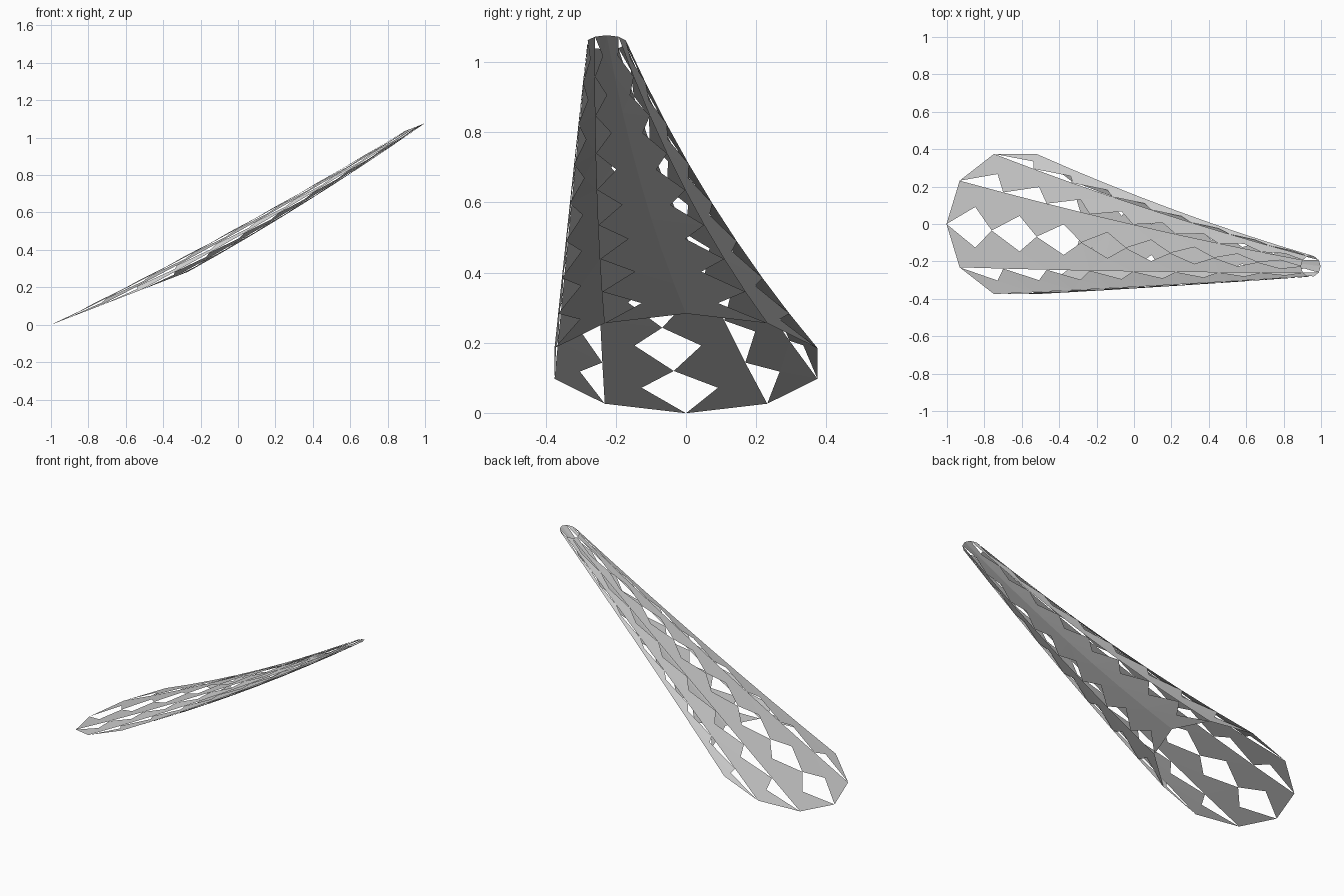
import bpy, bmesh, math
from mathutils import Vector

if "Cube" in bpy.data.objects:
    bpy.data.objects.remove(bpy.data.objects["Cube"])

SIDES, ROWS = 10, 8
BASE, TIP = Vector((-0.635, 0, 0.141)), Vector((0.945, -0.226, 1.056))
TILT = Vector((0.365, 0, 0.141)).normalized()   # in-plane direction of every ring
R0, R1 = 0.394, 0.057


def point(k, t):
    """Point on rib k at height t of the leaning, slightly sagging tapered tube."""
    bow = 4 * t * (1 - t)
    c = BASE.lerp(TIP, t) + Vector((0, -0.015, -0.025)) * bow
    r = R0 + (R1 - R0) * t - 0.012 * bow
    a = 2 * math.pi * k / SIDES
    return c - TILT * r * math.cos(a) + Vector((0, r * math.sin(a), 0))


bm = bmesh.new()
# ribs, shared by neighbouring panels
ribs = {k: [bm.verts.new(point(k, i / ROWS)) for i in range(ROWS + 1)]
        for k in range(-4, 6)}
ribs[-5] = ribs[5]

# panels with a row of triangular cut-outs along the rib nearer the front
for s in (1, -1):
    for k in range(5):
        a, b = ribs[s * k], ribs[s * (k + 1)]
        for i in range(ROWS):
            t = (i + 0.5) / ROWS
            m = bm.verts.new((point(s * k, t) + point(s * (k + 1), t)) / 2)
            for f in ((a[i], b[i], m), (m, b[i], b[i + 1]), (m, b[i + 1], a[i + 1])):
                bm.faces.new(f if s < 0 else f[::-1])

bmesh.ops.recalc_face_normals(bm, faces=bm.faces[:])
me = bpy.data.meshes.new("perforated_tube")
bm.to_mesh(me)
bm.free()
ob = bpy.data.objects.new("perforated_tube", me)
bpy.context.collection.objects.link(ob)
